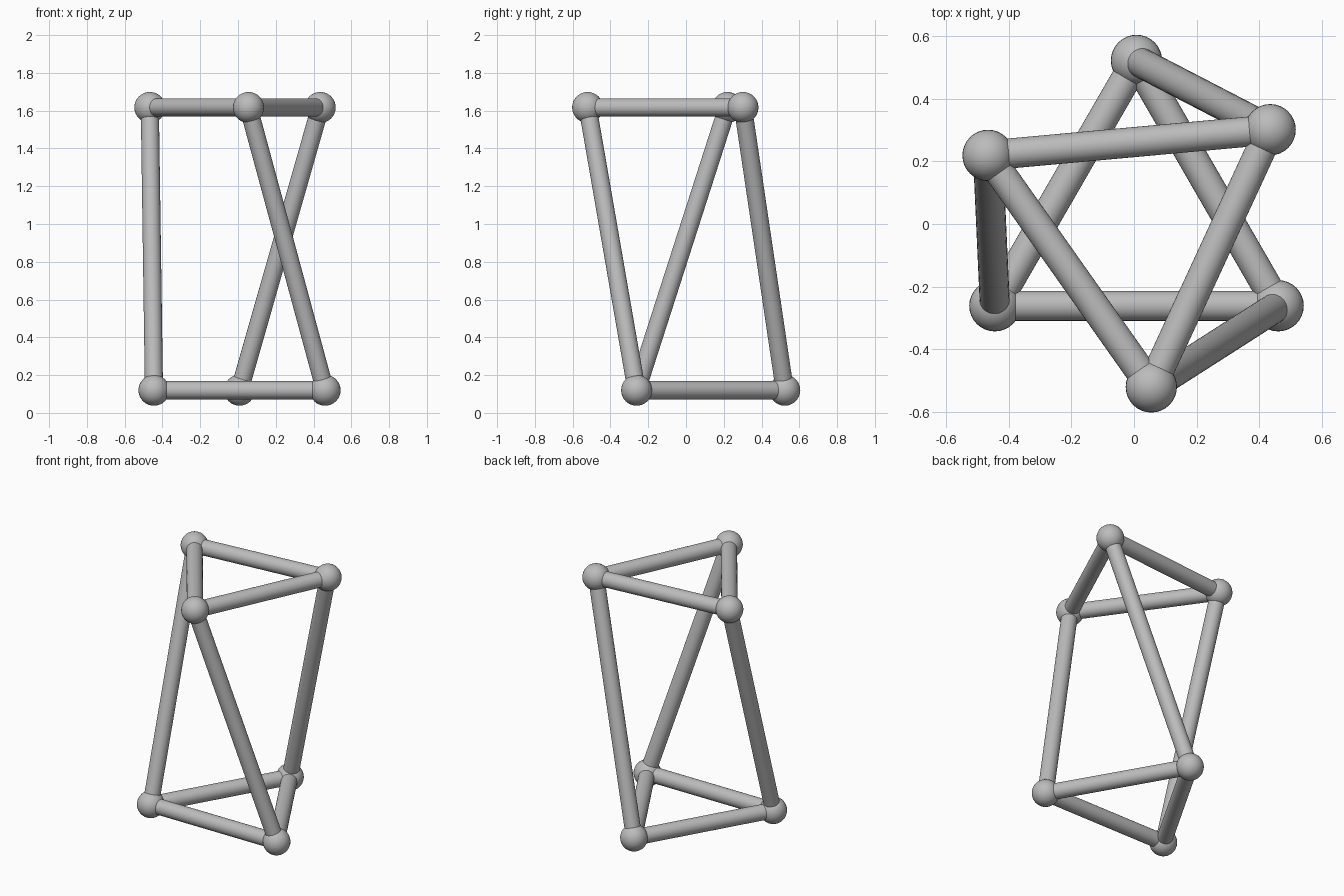
import bpy
from math import cos, sin, radians
from mathutils import Vector

cube = bpy.data.objects.get("Cube")
if cube:
    bpy.data.objects.remove(cube, do_unlink=True)

CENTRE_X = 0.008
RING = 0.523          # distance of each joint from the axis
LOW, HIGH = 0.12, 1.617
TWIST = -54.8         # turn of the upper triangle against the lower one
BALL, ROD = 0.082, 0.048

grey = bpy.data.materials.new("plain grey")
grey.use_nodes = True
colour = (0.5, 0.5, 0.5, 1)
grey.diffuse_color = colour
grey.node_tree.nodes["Principled BSDF"].inputs["Base Color"].default_value = colour


def finish(name):
    obj = bpy.context.object
    obj.name = name
    obj.data.materials.append(grey)
    bpy.ops.object.shade_smooth_by_angle(angle=radians(40))


def joint(name, point):
    bpy.ops.mesh.primitive_uv_sphere_add(segments=32, ring_count=16, radius=BALL, location=point)
    finish(name)


def rod(name, start, end):
    axis = end - start
    bpy.ops.mesh.primitive_cylinder_add(
        vertices=32, radius=ROD, depth=axis.length, location=(start + end) / 2,
        rotation=axis.to_track_quat("Z", "Y").to_euler())
    finish(name)


def triangle(z, turn):
    angles = [radians(90 + turn + 120 * i) for i in range(3)]
    return [Vector((CENTRE_X + RING * cos(a), RING * sin(a), z)) for a in angles]


# Two twisted triangles joined by three slanted struts
lower = triangle(LOW, 0)
upper = triangle(HIGH, TWIST)
for i in range(3):
    n = (i + 1) % 3
    joint(f"lower_joint_{i + 1}", lower[i])
    joint(f"upper_joint_{i + 1}", upper[i])
    rod(f"lower_rod_{i + 1}", lower[i], lower[n])
    rod(f"upper_rod_{i + 1}", upper[i], upper[n])
    rod(f"slanted_strut_{i + 1}", lower[i], upper[i])
